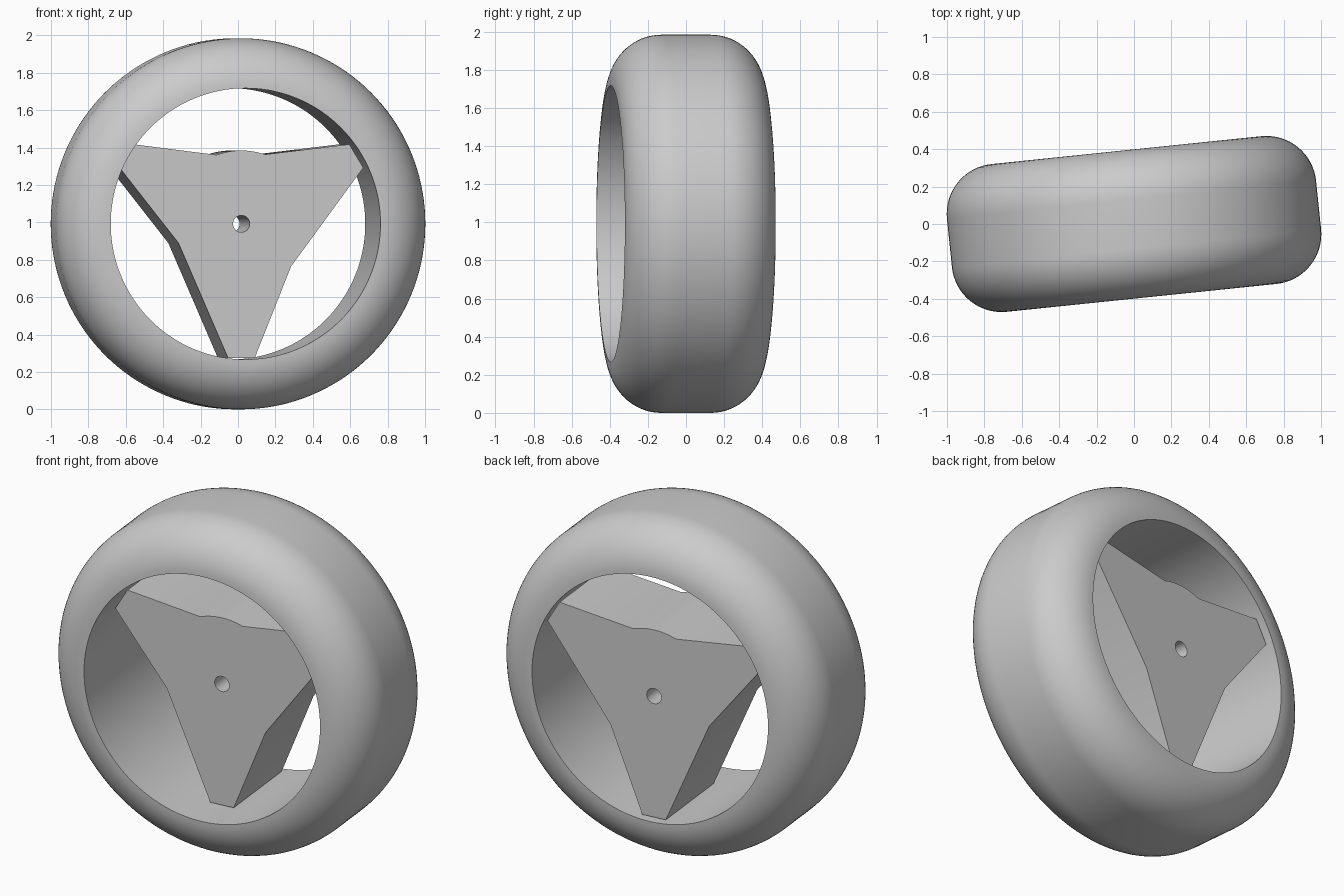
import bpy, bmesh, math

cube = bpy.data.objects.get("Cube")
if cube:
    bpy.data.objects.remove(cube, do_unlink=True)

OUTER, BORE, HALF_WIDTH = 0.992, 0.725, 0.397
TILT = math.radians(5.9)          # wheel is steered slightly about z
FILLET = OUTER - BORE             # shoulder rounding reaches the bore edge
SPOKE_FRONT, SPOKE_BACK = -0.177, 0.353
HUB_HOLE = 0.045

grey = bpy.data.materials.new("light grey")
grey.use_nodes = True
grey.diffuse_color = (0.6, 0.6, 0.6, 1)
grey.node_tree.nodes["Principled BSDF"].inputs["Base Color"].default_value = grey.diffuse_color


def finish(obj):
    """Place the part on the wheel axis, colour it and smooth its curves."""
    obj.location.z = OUTER
    obj.rotation_euler.z = TILT
    obj.data.materials.clear()
    obj.data.materials.append(grey)
    bpy.ops.object.select_all(action="DESELECT")
    obj.select_set(True)
    bpy.context.view_layer.objects.active = obj
    bpy.ops.object.shade_smooth_by_angle(angle=math.radians(30))


def add_object(name, data):
    obj = bpy.data.objects.new(name, data)
    bpy.context.collection.objects.link(obj)
    return obj


def arc(radius, start, end, steps, cx=0.0, cy=0.0):
    angles = [math.radians(start + (end - start) * i / steps) for i in range(steps + 1)]
    return [(cx + radius * math.cos(a), cy + radius * math.sin(a)) for a in angles]


# Tyre: rounded section spun around the y axis
side, base = HALF_WIDTH - FILLET, OUTER - FILLET
section = arc(FILLET, 90, 0, 16, base, side) + arc(FILLET, 0, -90, 16, base, -side)
bm = bmesh.new()
verts = [bm.verts.new((r, y, 0)) for r, y in section]
edges = [bm.edges.new((a, b)) for a, b in zip(verts, verts[1:] + verts[:1])]
bmesh.ops.spin(bm, geom=verts + edges, cent=(0, 0, 0), axis=(0, 1, 0),
               angle=math.tau, steps=144, use_merge=True)
bmesh.ops.remove_doubles(bm, verts=bm.verts, dist=1e-5)
bmesh.ops.recalc_face_normals(bm, faces=bm.faces)
mesh = bpy.data.meshes.new("tyre")
bm.to_mesh(mesh)
bm.free()
finish(add_object("tyre", mesh))

# Spoke plate: three tapered arms, a rounded hub bump on top and an axle hole
outline = [(0.58, 0.425), *arc(0.392, 71, 110, 12), (-0.58, 0.425),
           (-0.655, 0.3), (-0.338, -0.103), (-0.072, -0.717),
           (0.072, -0.717), (0.267, -0.228), (0.655, 0.3)]
hole = arc(HUB_HOLE, 0, 360, 32)[:-1]
curve = bpy.data.curves.new("spoke_outline", "CURVE")
curve.dimensions = "2D"
curve.fill_mode = "BOTH"
curve.extrude = (SPOKE_BACK - SPOKE_FRONT) / 2
for loop in (outline, hole):
    spline = curve.splines.new("POLY")
    spline.points.add(len(loop) - 1)
    for point, (x, z) in zip(spline.points, loop):
        point.co = (x, z, 0, 1)
    spline.use_cyclic_u = True
outline_obj = add_object("spoke_outline", curve)
bpy.context.view_layer.update()
source = outline_obj.evaluated_get(bpy.context.evaluated_depsgraph_get()).to_mesh()

# Turn the flat plate upright and weld its caps to its sides
bm = bmesh.new()
bm.from_mesh(source)
for v in bm.verts:
    x, z, depth = v.co
    v.co = (x, (SPOKE_FRONT + SPOKE_BACK) / 2 - depth, z)
bmesh.ops.remove_doubles(bm, verts=bm.verts, dist=1e-5)
bmesh.ops.recalc_face_normals(bm, faces=bm.faces)
mesh = bpy.data.meshes.new("spoke_plate")
bm.to_mesh(mesh)
bm.free()
bpy.data.objects.remove(outline_obj, do_unlink=True)
finish(add_object("spoke_plate", mesh))
